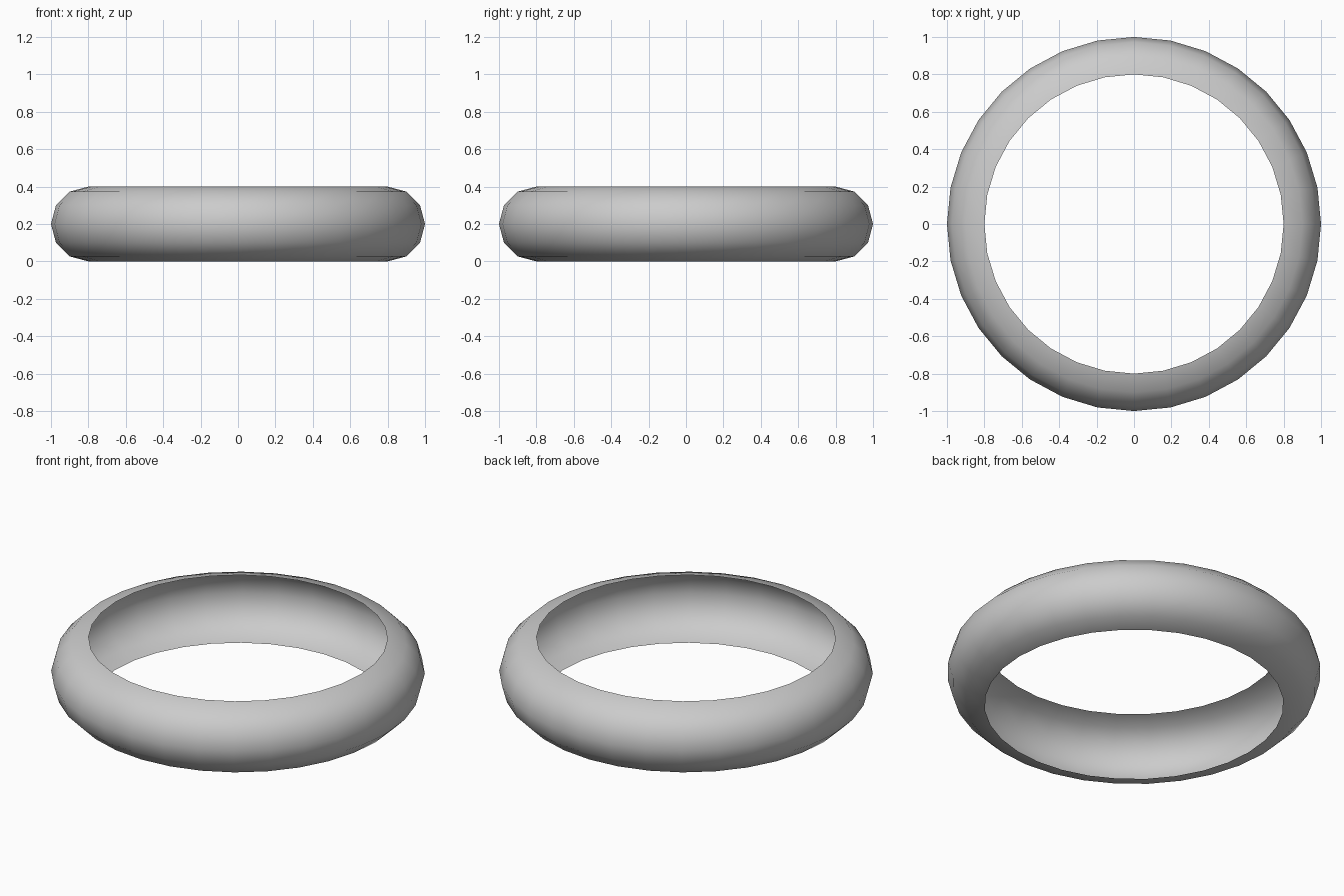
import bpy, bmesh
from math import sin, cos, pi, radians
from mathutils import Vector

if "Cube" in bpy.data.objects:
    bpy.data.objects.remove(bpy.data.objects["Cube"])

# Outer half of a round tube: an open channel facing the ring centre
MAJOR, MINOR = 0.8, 0.2
STEPS, SIDES = 6, 32

bm = bmesh.new()
profile = [bm.verts.new((MAJOR + MINOR * cos(a), 0, MINOR + MINOR * sin(a)))
           for a in (-pi / 2 + pi * i / STEPS for i in range(STEPS + 1))]
edges = [bm.edges.new(pair) for pair in zip(profile, profile[1:])]

# Spin the half-circle profile around z
bmesh.ops.spin(bm, geom=profile + edges, cent=(0, 0, 0), axis=(0, 0, 1),
               angle=radians(360), steps=SIDES, use_merge=False)
bmesh.ops.remove_doubles(bm, verts=bm.verts[:], dist=1e-4)

# Point the faces away from the tube's centre line
bm.normal_update()
f = bm.faces[:][0]
c = f.calc_center_median()
core = Vector((c.x, c.y, 0)).normalized() * MAJOR + Vector((0, 0, MINOR))
if f.normal.dot(c - core) < 0:
    bmesh.ops.reverse_faces(bm, faces=bm.faces[:])
for f in bm.faces:
    f.smooth = True

mesh = bpy.data.meshes.new("ring_shell")
bm.to_mesh(mesh)
bm.free()
ring = bpy.data.objects.new("ring_shell", mesh)
bpy.context.collection.objects.link(ring)
